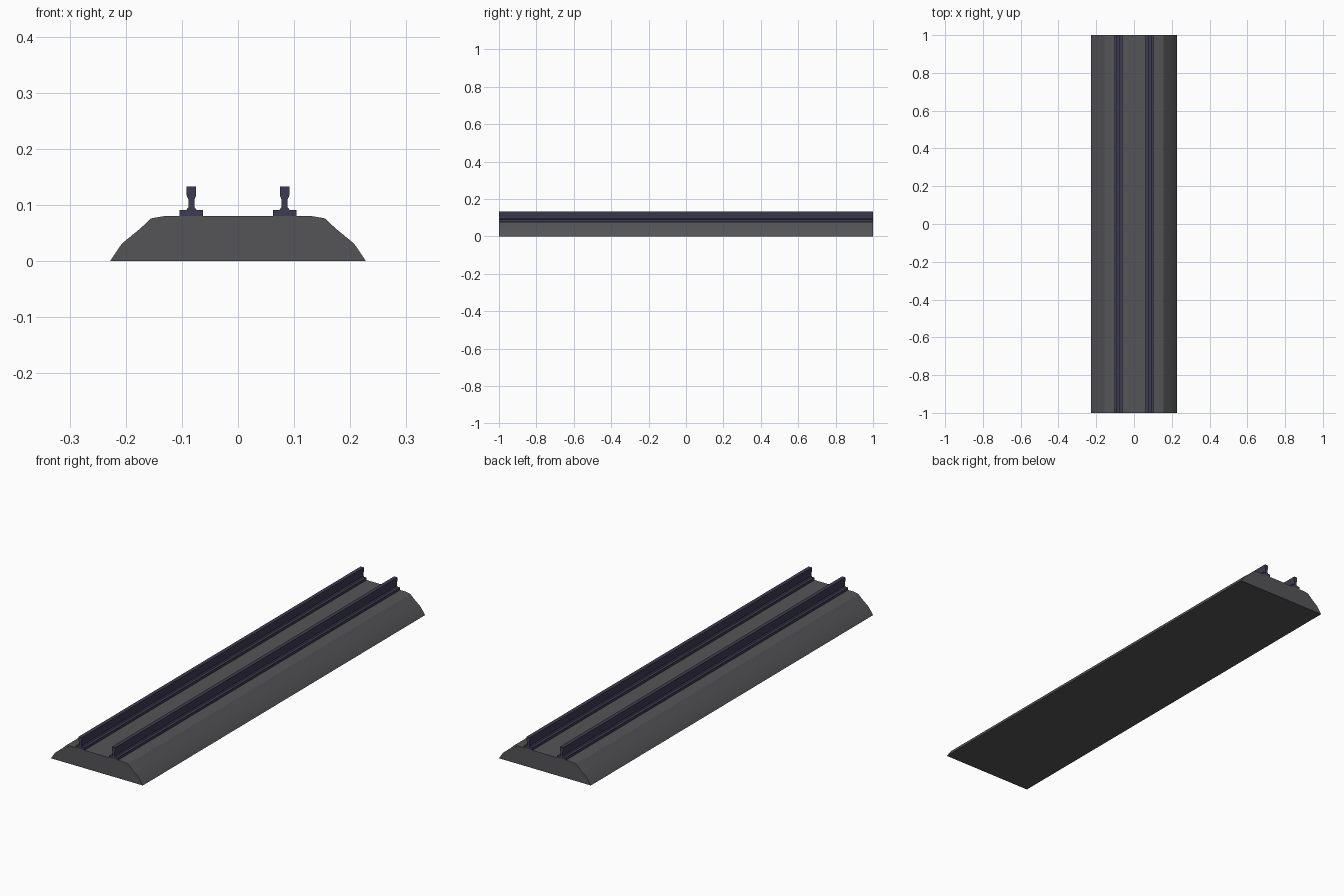
import bpy
import bmesh
import math

if "Cube" in bpy.data.objects:
    bpy.data.objects.remove(bpy.data.objects["Cube"], do_unlink=True)

LENGTH = 2.0
RAIL_X = 0.083


def make_material(name, rgb):
    mat = bpy.data.materials.new(name)
    mat.use_nodes = True
    color = (*rgb, 1.0)
    mat.diffuse_color = color
    bsdf = next(n for n in mat.node_tree.nodes if n.type == "BSDF_PRINCIPLED")
    bsdf.inputs["Base Color"].default_value = color
    bsdf.inputs["Roughness"].default_value = 0.8
    return mat


def extrude_profile(name, half, mat, x=0.0):
    """Mirror a half cross-section and sweep it along y."""
    outline = half + [(-px, pz) for px, pz in reversed(half)]
    mesh = bpy.data.meshes.new(name)
    bm = bmesh.new()
    verts = [bm.verts.new((px, -LENGTH / 2, pz)) for px, pz in outline]
    face = bm.faces.new(verts)
    swept = bmesh.ops.extrude_face_region(bm, geom=[face], use_keep_orig=True)
    moved = [g for g in swept["geom"] if isinstance(g, bmesh.types.BMVert)]
    bmesh.ops.translate(bm, verts=moved, vec=(0, LENGTH, 0))
    bmesh.ops.recalc_face_normals(bm, faces=bm.faces[:])
    bm.to_mesh(mesh)
    bm.free()
    mesh.materials.append(mat)
    obj = bpy.data.objects.new(name, mesh)
    obj.location.x = x
    bpy.context.collection.objects.link(obj)
    bpy.ops.object.select_all(action="DESELECT")
    obj.select_set(True)
    bpy.context.view_layer.objects.active = obj
    bpy.ops.object.shade_smooth_by_angle(angle=math.radians(30))
    return obj


gravel = make_material("gravel grey", (0.09, 0.09, 0.097))
steel = make_material("dark blue steel", (0.047, 0.045, 0.085))

# Ballast bed with sloping shoulders
bed_half = [(0.228, 0), (0.207, 0.031), (0.174, 0.058),
            (0.155, 0.076), (0.132, 0.08)]
extrude_profile("ballast_bed", bed_half, gravel)

# Rails: wide foot, thin web, squared head
rail_half = [(0.021, 0.079), (0.021, 0.091), (0.009, 0.091),
             (0.0055, 0.096), (0.0055, 0.110),
             (0.0085, 0.117), (0.0085, 0.133)]
for side, sign in (("left", 1), ("right", -1)):
    extrude_profile(side + "_rail", rail_half, steel, sign * RAIL_X)
